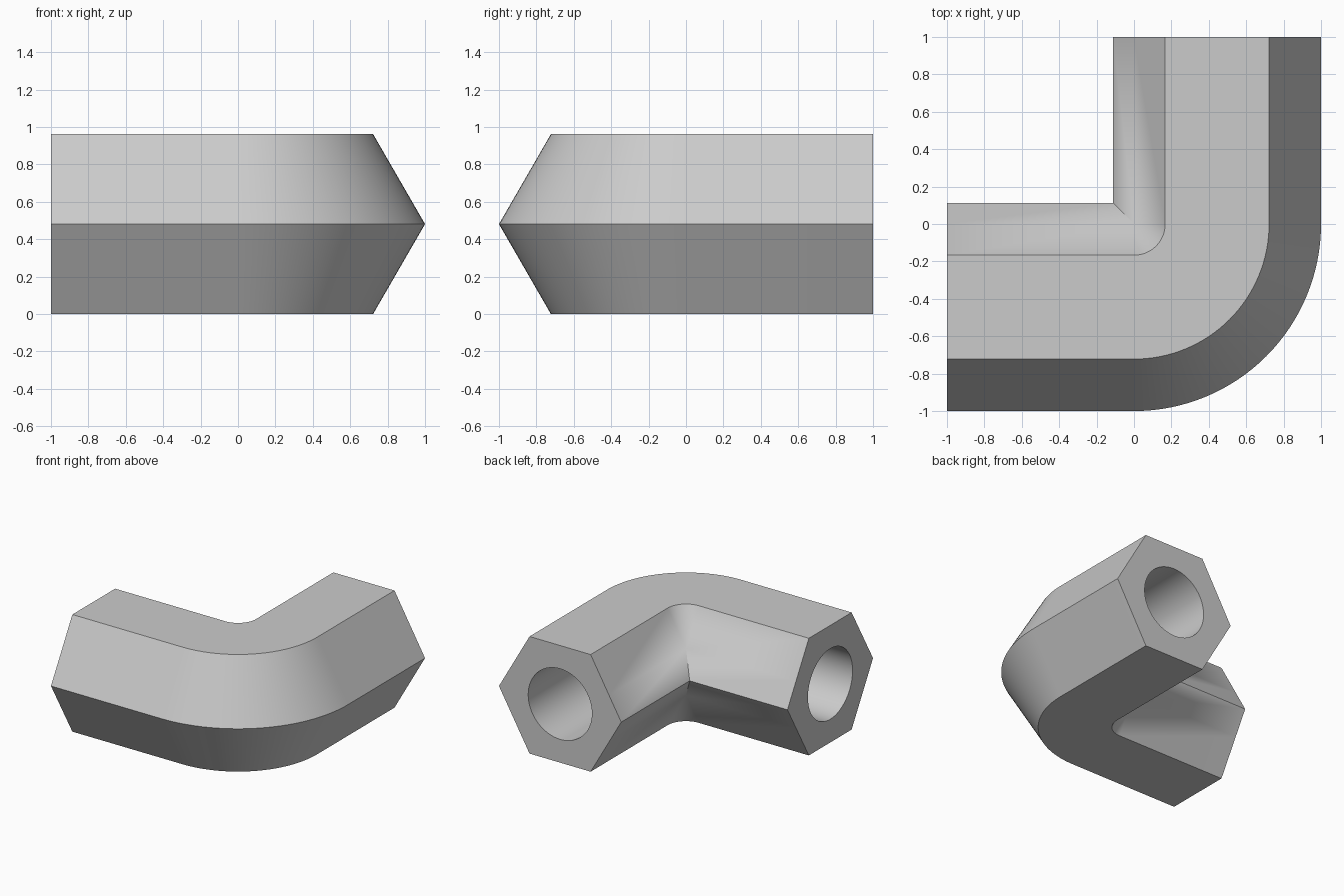
import bpy
import bmesh
from math import sin, cos, pi, sqrt

if "Cube" in bpy.data.objects:
    bpy.data.objects.remove(bpy.data.objects["Cube"], do_unlink=True)

SIDE = 5 / 9            # hexagon corner radius
MID = 1 - SIDE          # bend radius of the pipe centre line
HALF = SIDE * sqrt(3) / 2
INNER = MID - SIDE      # inside corner lies past the bend axis
BORE = 0.29
STEPS = 32
SEGMENTS = 64

# Hexagon section as (distance from bend axis, height), split where it meets the axis
axis_z = -INNER * sqrt(3)
hexagon = [(1, 0), (MID + SIDE / 2, HALF), (MID - SIDE / 2, HALF), (0, axis_z),
           (INNER, 0), (0, -axis_z), (MID - SIDE / 2, -HALF), (MID + SIDE / 2, -HALF)]
circle = [(MID + BORE * cos(2 * pi * i / SEGMENTS), BORE * sin(2 * pi * i / SEGMENTS))
          for i in range(SEGMENTS)]

# Straight arm, quarter bend, straight arm
stations = [(-1, 0, 0)]
stations += [(0, 0, pi / 2 * i / STEPS) for i in range(STEPS + 1)]
stations += [(0, 1, pi / 2)]


def sweep(bm, section):
    rings = []
    for ox, oy, angle in stations:
        ring = []
        for r, z in section:
            x, y = ox + r * sin(angle), oy - r * cos(angle)
            if r < 0 and ox == 0 and oy == 0:
                x, y = r, -r          # mitre of the inside corner
            ring.append(bm.verts.new((x, y, z + HALF)))
        rings.append(ring)
    n = len(section)
    for a, b in zip(rings, rings[1:]):
        for i in range(n):
            j = (i + 1) % n
            bm.faces.new((a[i], a[j], b[j], b[i]))


bm = bmesh.new()
sweep(bm, hexagon)
sweep(bm, circle)
bmesh.ops.remove_doubles(bm, verts=bm.verts[:], dist=1e-5)

# Flat end faces around the bore
for axis, value in ((0, -1), (1, 1)):
    rim = [e for e in bm.edges if e.is_boundary
           and all(abs(v.co[axis] - value) < 1e-4 for v in e.verts)]
    normal = (-1, 0, 0) if axis == 0 else (0, 1, 0)
    bmesh.ops.triangle_fill(bm, edges=rim, use_beauty=True, normal=normal)
bmesh.ops.recalc_face_normals(bm, faces=bm.faces[:])

mesh = bpy.data.meshes.new("elbow_pipe")
bm.to_mesh(mesh)
bm.free()
pipe = bpy.data.objects.new("elbow_pipe", mesh)
bpy.context.collection.objects.link(pipe)

# Plain grey
grey = bpy.data.materials.new("light_grey")
grey.use_nodes = True
colour = (0.6, 0.6, 0.6, 1)
grey.diffuse_color = colour
grey.node_tree.nodes["Principled BSDF"].inputs["Base Color"].default_value = colour
mesh.materials.append(grey)

bpy.ops.object.select_all(action="DESELECT")
pipe.select_set(True)
bpy.context.view_layer.objects.active = pipe
bpy.ops.object.shade_smooth_by_angle(angle=pi / 6)
